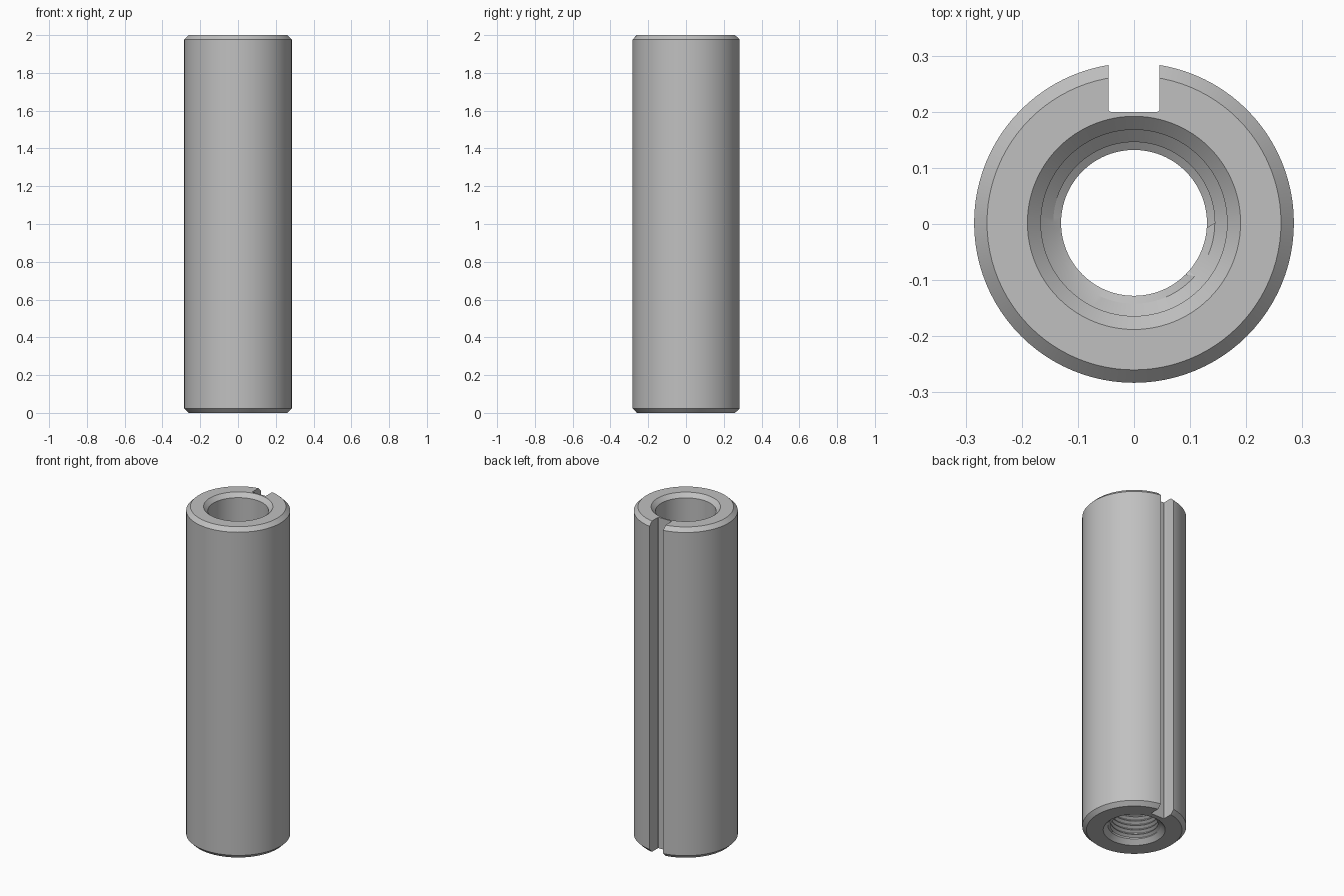
import bpy, bmesh
from math import cos, sin, tau

cube = bpy.data.objects.get("Cube")
if cube:
    bpy.data.objects.remove(cube, do_unlink=True)

SIDES = 96
CENTER_Y = 0.002
PITCH = 0.028
THREAD_LOW, THREAD_HIGH, THREAD_END = 0.026, 0.7, 0.144

steel = bpy.data.materials.new("plain grey steel")
steel.use_nodes = True
grey = (0.53, 0.53, 0.53, 1)
steel.diffuse_color = grey
steel.node_tree.nodes["Principled BSDF"].inputs["Base Color"].default_value = grey


def lathe_point(bm, radius, z, step):
    angle = tau * (step % SIDES) / SIDES
    return bm.verts.new((radius * cos(angle), radius * sin(angle) + CENTER_Y, z))


def skin(bm, rows):
    for low, high in zip(rows, rows[1:]):
        for i in range(SIDES):
            bm.faces.new((low[i], low[i + 1], high[i + 1], high[i]))


bm = bmesh.new()

# Outer wall, end faces, chamfers and smooth upper bore
profile = [(THREAD_END, THREAD_LOW), (0.17, 0), (0.262, 0), (0.285, 0.023),
           (0.285, 1.977), (0.262, 2), (0.19, 2), (0.166, 1.976),
           (0.166, 0.72), (THREAD_END, THREAD_HIGH)]
skin(bm, [[lathe_point(bm, r, z, i) for i in range(SIDES + 1)] for r, z in profile])

# Helical thread in the lower bore, trimmed level at both ends
tooth = [(0, 0.13), (0.12, 0.13), (0.5, 0.146), (0.62, 0.146)]
rows = []
for turn in range(-2, int(THREAD_HIGH / PITCH) + 2):
    for part, radius in tooth:
        row = []
        for i in range(SIDES + 1):
            z = PITCH * (turn + part + i / SIDES)
            trimmed = min(max(z, THREAD_LOW), THREAD_HIGH)
            row.append(lathe_point(bm, radius if z == trimmed else THREAD_END, trimmed, i))
        rows.append(row)
skin(bm, rows)

bmesh.ops.remove_doubles(bm, verts=bm.verts, dist=0.00001)
bmesh.ops.recalc_face_normals(bm, faces=bm.faces)
mesh = bpy.data.meshes.new("threaded_sleeve")
bm.to_mesh(mesh)
bm.free()
mesh.materials.append(steel)
sleeve = bpy.data.objects.new("threaded_sleeve", mesh)
bpy.context.collection.objects.link(sleeve)

# Full-length keyway along the back, with softened floor corners
bpy.ops.mesh.primitive_cube_add(size=1, location=(0, 0.3, 1))
cutter = bpy.context.object
cutter.name = "keyway_cutter"
cutter.hide_render = True
cutter.data.materials.append(steel)
bm = bmesh.new()
bm.from_mesh(cutter.data)
bmesh.ops.scale(bm, vec=(0.091, 0.2, 2.2), verts=bm.verts)
floor_edges = [e for e in bm.edges
               if all(v.co.y < 0 for v in e.verts)
               and abs(e.verts[0].co.z - e.verts[1].co.z) > 1]
bmesh.ops.bevel(bm, geom=floor_edges, offset=0.004, segments=3,
                profile=0.5, affect='EDGES')
bm.to_mesh(cutter.data)
bm.free()

bpy.ops.object.select_all(action='DESELECT')
sleeve.select_set(True)
bpy.context.view_layer.objects.active = sleeve
cut = sleeve.modifiers.new("keyway", 'BOOLEAN')
cut.operation = 'DIFFERENCE'
cut.solver = 'EXACT'
cut.object = cutter
bpy.ops.object.modifier_apply(modifier=cut.name)
bpy.data.objects.remove(cutter, do_unlink=True)

bpy.ops.object.shade_smooth_by_angle(angle=0.35)
